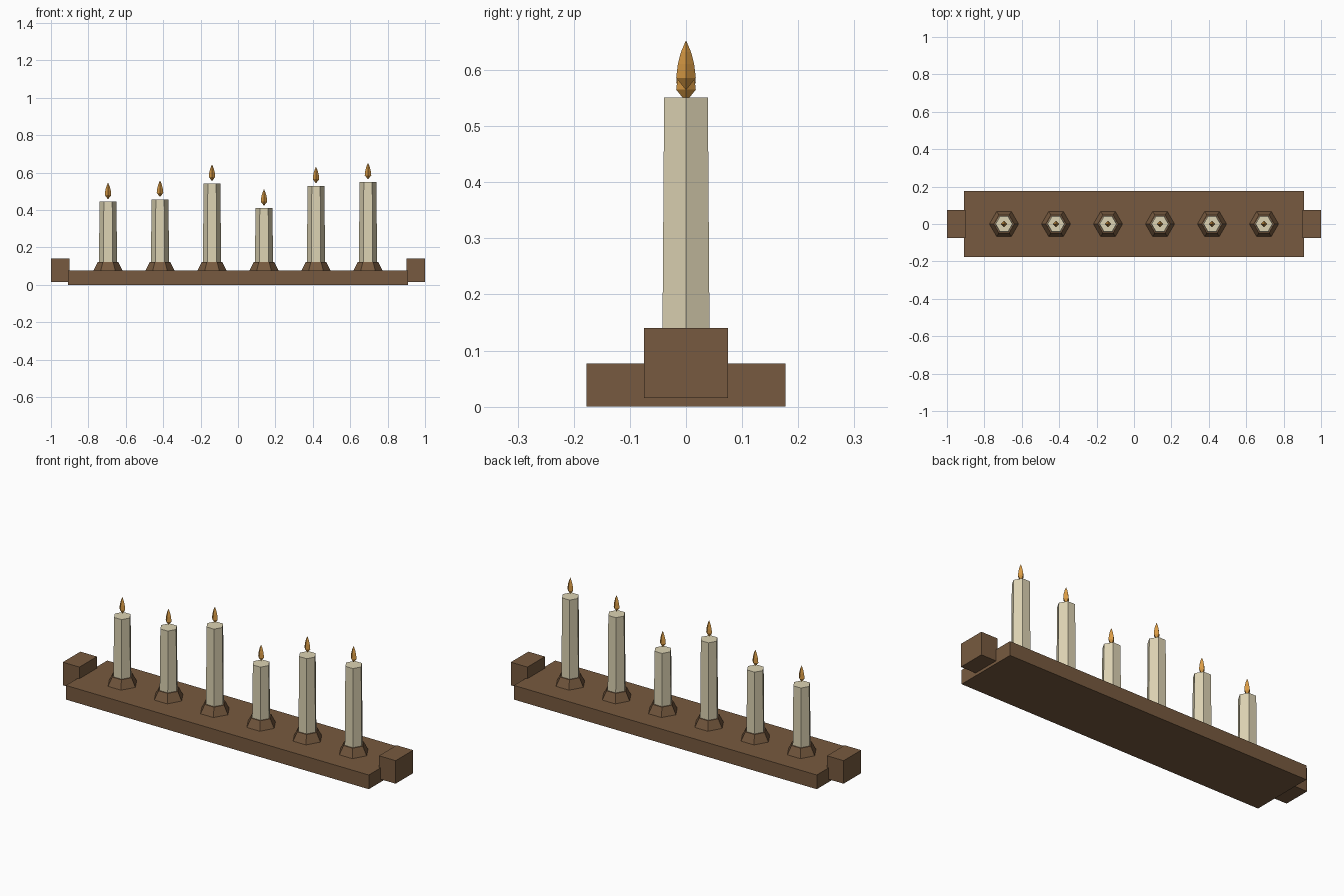
import bpy
import bmesh
from math import cos, sin, tau

cube = bpy.data.objects.get("Cube")
if cube:
    bpy.data.objects.remove(cube, do_unlink=True)


def make_material(name, rgb):
    mat = bpy.data.materials.new(name)
    mat.use_nodes = True
    color = (*rgb, 1.0)
    mat.diffuse_color = color
    mat.node_tree.nodes["Principled BSDF"].inputs["Base Color"].default_value = color
    return mat


wood = make_material("brown wood", (0.185, 0.102, 0.05))
wax = make_material("cream wax", (0.72, 0.65, 0.45))
fire = make_material("amber flame", (0.70, 0.33, 0.06))


def finish(name, bm, mat):
    bmesh.ops.recalc_face_normals(bm, faces=bm.faces)
    mesh = bpy.data.meshes.new(name)
    bm.to_mesh(mesh)
    bm.free()
    mesh.materials.append(mat)
    obj = bpy.data.objects.new(name, mesh)
    bpy.context.collection.objects.link(obj)
    return obj


def box(name, x, y, z, mat):
    """Box from (low, high) ranges on each axis."""
    bm = bmesh.new()
    bmesh.ops.create_cube(bm, size=1)
    for v in bm.verts:
        v.co = [r[0] if c < 0 else r[1] for c, r in zip(v.co, (x, y, z))]
    return finish(name, bm, mat)


def lathe(name, x, sides, profile, mat):
    """Faceted solid from (radius, height) rings; zero radius makes a point."""
    bm = bmesh.new()
    rings = []
    for r, z in profile:
        count = sides if r else 1
        rings.append([bm.verts.new((x + r * cos(tau * i / sides),
                                    r * sin(tau * i / sides), z))
                      for i in range(count)])
    for low, high in zip(rings, rings[1:]):
        for i in range(sides):
            j = i + 1
            corners = [low[i % len(low)], low[j % len(low)],
                       high[j % len(high)], high[i % len(high)]]
            bm.faces.new(list(dict.fromkeys(corners)))
    for ring in (rings[0], rings[-1]):
        if len(ring) > 1:
            bm.faces.new(ring)
    return finish(name, bm, mat)


# Board with a handle block at each end
BOARD_TOP = 0.077
box("board", (-0.91, 0.91), (-0.177, 0.177), (0, BOARD_TOP), wood)
box("left_handle", (0.9, 1), (-0.075, 0.075), (0.015, 0.14), wood)
box("right_handle", (-1, -0.9), (-0.075, 0.075), (0.015, 0.14), wood)

# Row of candles of different heights, each in a tapered hexagonal holder
HOLDER_TOP = 0.123
for i, top in enumerate((0.445, 0.457, 0.542, 0.41, 0.53, 0.551)):
    x = (i - 2.5) * 0.278
    n = i + 1
    lathe(f"holder_{n}", x, 6, [(0.078, BOARD_TOP), (0.055, HOLDER_TOP)], wood)
    lathe(f"candle_{n}", x, 6, [(0.0485, HOLDER_TOP), (0.045, top)], wax)
    flame = [(0, 0.013), (0.0175, 0.035), (0.0145, 0.06), (0.009, 0.081), (0, 0.102)]
    lathe(f"flame_{n}", x, 4, [(r, top + z) for r, z in flame], fire)
